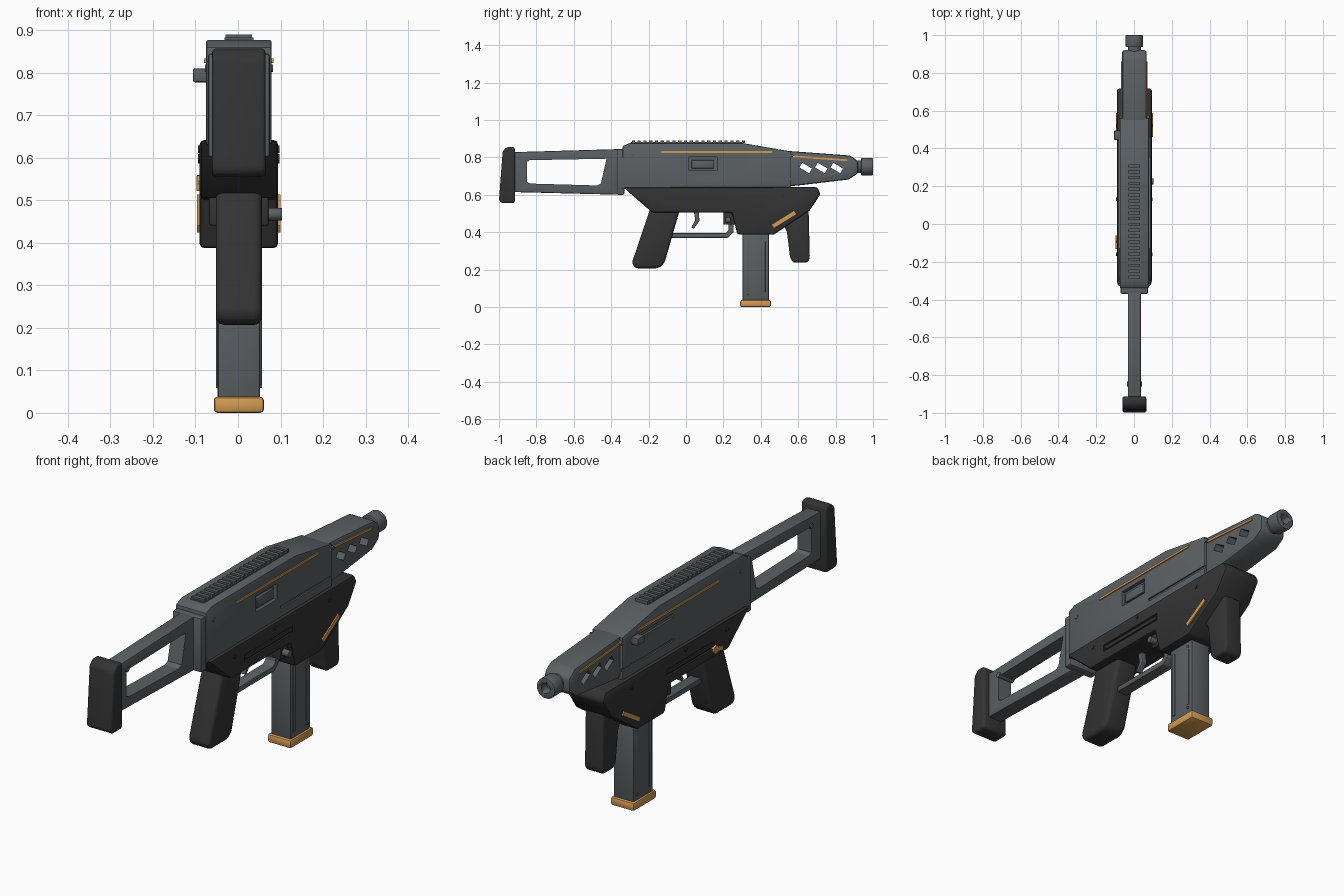
import bpy, bmesh, math
from mathutils import Matrix, Vector

cube = bpy.data.objects.get("Cube")
if cube:
    bpy.data.objects.remove(cube, do_unlink=True)

CX = 0.002  # centre plane of the body


def material(name, rgb):
    m = bpy.data.materials.new(name)
    m.use_nodes = True
    m.diffuse_color = (*rgb, 1)
    m.node_tree.nodes["Principled BSDF"].inputs["Base Color"].default_value = (*rgb, 1)
    return m


STEEL = material("steel grey", (0.105, 0.118, 0.125))
DARK = material("matte black", (0.034, 0.034, 0.034))
ORANGE = material("orange accent", (0.66, 0.33, 0.085))


def make(name, bm, mat, bevel=0, segments=2):
    """Turn a bmesh into an object with optional rounded edges."""
    bmesh.ops.recalc_face_normals(bm, faces=bm.faces)
    me = bpy.data.meshes.new(name)
    bm.to_mesh(me)
    bm.free()
    ob = bpy.data.objects.new(name, me)
    bpy.context.collection.objects.link(ob)
    if mat:
        me.materials.append(mat)
    bpy.ops.object.select_all(action='DESELECT')
    ob.select_set(True)
    bpy.context.view_layer.objects.active = ob
    if bevel:
        mod = ob.modifiers.new("Bevel", 'BEVEL')
        mod.width, mod.segments, mod.limit_method = bevel, segments, 'ANGLE'
        bpy.ops.object.modifier_apply(modifier=mod.name)
        bpy.ops.object.shade_smooth_by_angle(angle=math.radians(32))
    return ob


def prism(name, pts, half, mat, bevel=0, x=CX, segments=2):
    """Side profile of (y, z) points extruded across x."""
    bm = bmesh.new()
    face = bm.faces.new([bm.verts.new((x - half, y, z)) for y, z in pts])
    ext = bmesh.ops.extrude_face_region(bm, geom=[face])
    moved = [v for v in ext["geom"] if isinstance(v, bmesh.types.BMVert)]
    bmesh.ops.translate(bm, verts=moved, vec=(2 * half, 0, 0))
    return make(name, bm, mat, bevel, segments)


def box(name, y0, y1, z0, z1, half, mat, bevel=0, x=CX, segments=2):
    return prism(name, [(y0, z0), (y1, z0), (y1, z1), (y0, z1)], half, mat, bevel, x, segments)


def bar(a, b, width):
    """Rectangle profile running from a to b."""
    a, b = Vector(a), Vector(b)
    d = (b - a).normalized()
    n = Vector((-d.y, d.x)) * width / 2
    return [a - n, b - n, b + n, a + n]


def rod(name, pos, radius, depth, mat, axis='X', sides=16, bevel=0):
    bm = bmesh.new()
    turn = Matrix.Rotation(math.pi / 2, 4, 'Y' if axis == 'X' else 'X')
    bmesh.ops.create_cone(bm, cap_ends=True, segments=sides, radius1=radius, radius2=radius,
                          depth=depth, matrix=Matrix.Translation(pos) @ turn)
    ob = make(name, bm, mat, bevel)
    bpy.ops.object.shade_smooth_by_angle(angle=math.radians(32))
    return ob


def cut(target, cutter):
    cutter.hide_render = True
    mod = target.modifiers.new("Cut", 'BOOLEAN')
    mod.operation, mod.solver, mod.object = 'DIFFERENCE', 'EXACT', cutter
    bpy.ops.object.select_all(action='DESELECT')
    target.select_set(True)
    bpy.context.view_layer.objects.active = target
    bpy.ops.object.modifier_apply(modifier=mod.name)
    bpy.data.objects.remove(cutter, do_unlink=True)


SIDES = (("left", 1), ("right", -1))

# Upper receiver
upper = prism("upper_receiver", [(-.34, .63), (.56, .63), (.56, .832), (.3, .877), (-.3, .877),
                                 (-.34, .86)], .077, STEEL, .006)
cut(upper, box("port_cutter", .015, .165, .73, .802, .02, None, x=CX + .08))
box("bolt_cover", .03, .15, .742, .785, .012, STEEL, .003, x=CX + .061)
cut(upper, box("handle_slot_cutter", .2, .5, .785, .805, .012, None, x=CX - .08))
for side, s in SIDES:
    cut(upper, box("groove_cutter", .19, .57, .678, .69, .01, None, x=CX + s * .08))
box("rear_cap", -.37, -.33, .6, .845, .073, STEEL, .008)

# Top rail with slats
box("rail_base", -.295, .305, .87, .882, .034, STEEL)
for i in range(20):
    y = -.29 + i * .031
    box("rail_slat", y, y + .017, .876, .89, .031, STEEL)

# Front shroud with slanted through vents
shroud = prism("front_shroud", [(.54, .645), (.6, .65), (.87, .682), (.92, .715), (.92, .78),
                                (.88, .81), (.54, .835)], .065, STEEL, .012)
for i in range(3):
    y = .64 + i * .083
    cut(shroud, prism("vent_cutter", bar((y - .026, .759), (y + .026, .728), .029), .2, None))

# Muzzle
rod("barrel_neck", (CX, .92, .75), .034, .08, STEEL, 'Y', 24)
muzzle = rod("muzzle", (CX, .968, .75), .046, .064, STEEL, 'Y', 24, .004)
cut(muzzle, rod("bore_cutter", (CX, 1, .75), .022, .08, None, 'Y', 24))

# Lower receiver
lower = prism("lower_receiver", [(-.335, .64), (-.18, .505), (.245, .505), (.275, .387), (.47, .387),
                                 (.66, .515), (.72, .605), (.70, .642)], .0925, DARK, .012)
for side, s in SIDES:
    cut(lower, box("slot_cutter", -.09, .265, .548, .58, .008, None, x=CX + s * .0925))
    box(side + "_slot_rib", -.08, .255, .556, .572, .006, DARK, x=CX + s * .085)

# Pistol grip and foregrip
prism("pistol_grip", [(-.19, .53), (-.29, .235), (-.27, .207), (-.145, .207), (-.115, .235),
                      (-.03, .53)], .054, DARK, .018, segments=3)
prism("foregrip", [(.515, .45), (.54, .4), (.557, .26), (.575, .238), (.65, .238), (.662, .26),
                   (.655, .54), (.54, .54)], .046, DARK, .014, segments=3)

# Trigger and guard
prism("trigger_guard", [(-.09, .37), (.225, .37), (.255, .4), (.255, .52), (.228, .52),
                        (.228, .41), (.212, .395), (-.09, .395)], .026, STEEL, .004)
prism("trigger", [(.04, .52), (.05, .465), (.028, .425), (.042, .42), (.072, .46), (.068, .52)],
      .012, STEEL, .003)

# Magazine with ribs and base
box("magazine", .303, .443, .03, .42, .05, STEEL, .006)
box("magazine_base", .29, .455, 0, .038, .059, ORANGE, .009)
for side, s in SIDES:
    box(side + "_magazine_rib", .318, .334, .065, .365, .004, STEEL, .002, x=CX + s * .05)
    for z in (.065, .365):
        rod(side + "_magazine_stud", (CX + s * .05, .418, z), .006, .008, STEEL)
    box(side + "_magazine_seam", .412, .424, .08, .35, .003, STEEL, .001, x=CX + s * .049)

# Open frame stock and butt pad
stock = prism("stock_frame", [(-.93, .615), (-.34, .6), (-.34, .845), (-.93, .828)],
              .035, STEEL, .006)
cut(stock, prism("stock_opening_cutter", [(-.85, .668), (-.83, .66), (-.475, .65), (-.455, .66),
                                          (-.425, .793), (-.85, .785)], .2, None))
rod("stock_pin", (CX, -.847, .79), .012, .08, STEEL)
prism("butt_pad", [(-1, .57), (-.985, .555), (-.918, .555), (-.913, .57), (-.913, .84),
                   (-.92, .857), (-.955, .857), (-.98, .835)], .063, DARK, .018, segments=3)

# Orange accent strips on both sides
for side, s in SIDES:
    box(side + "_body_strip", -.13, .46, .823, .833, .004, ORANGE, x=CX + s * .078)
    prism(side + "_shroud_strip", bar((.57, .806), (.86, .785), .01), .004, ORANGE, x=CX + s * .066)
    prism(side + "_lower_strip", bar((.465, .432), (.583, .505), .02), .004, ORANGE,
          x=CX + s * .094)

# Pins through the body
for y, z, half in ((-.285, .81, .08), (.565, .81, .08), (-.16, .6, .096), (.13, .62, .096),
                   (.52, .595, .096)):
    rod("cross_pin", (CX, y, z), .009, 2 * half, DARK if half > .09 else STEEL)

# Charging handle, magazine release and fire selector
box("charging_handle", .445, .495, .777, .81, .02, STEEL, .005, x=CX - .088)
rod("magazine_release", (CX + .08, .225, .467), .015, .044, STEEL, bevel=.003)
box("release_housing", .2, .27, .44, .52, .07, DARK, .005)
rod("selector_hub", (CX - .09, -.08, .54), .019, .018, ORANGE, bevel=.002)
prism("selector_lever", bar((-.13, .53), (-.08, .54), .018), .005, ORANGE, .002, x=CX - .095)
